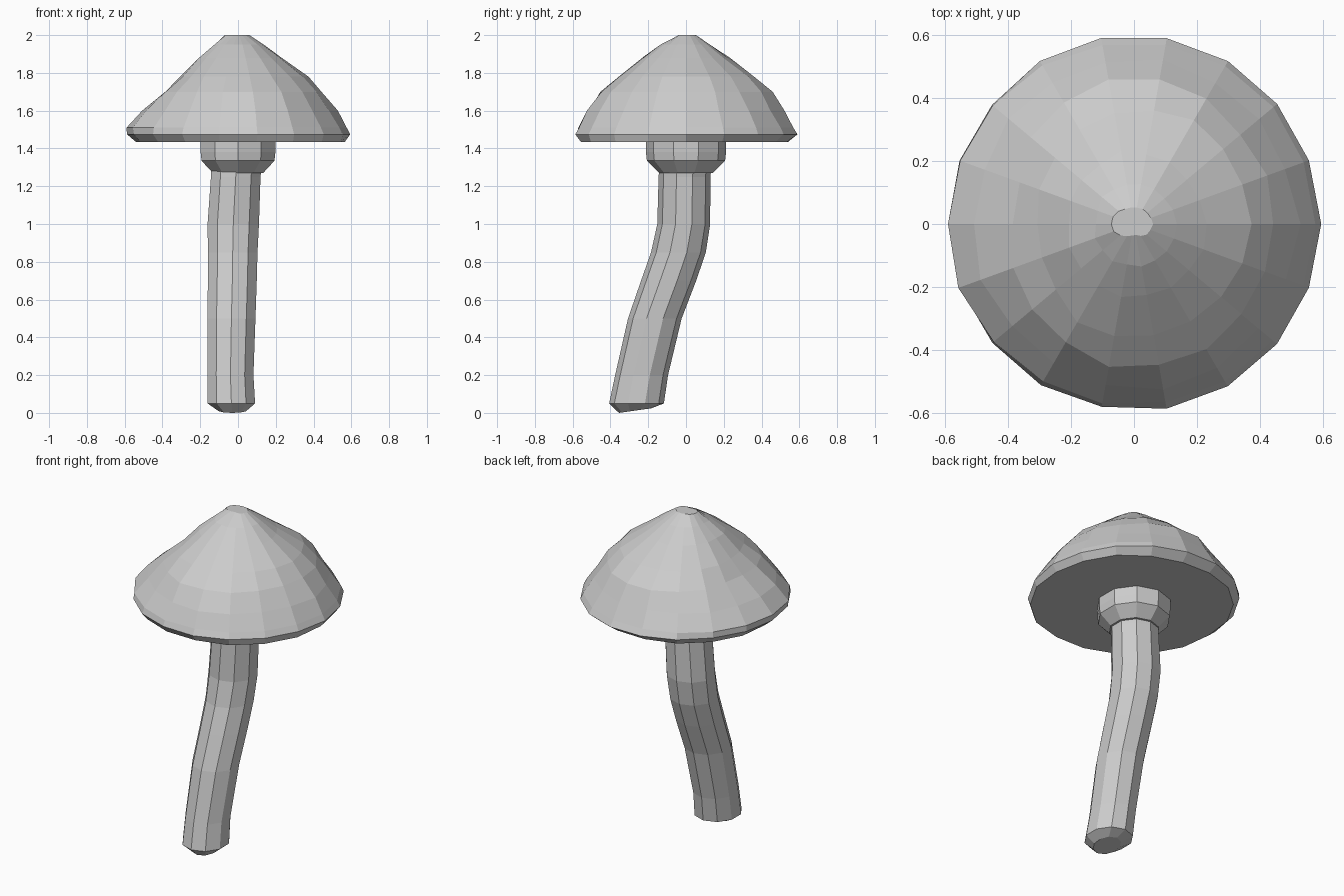
import bpy, bmesh, math, random

if "Cube" in bpy.data.objects:
    bpy.data.objects.remove(bpy.data.objects["Cube"])

random.seed(4)


def loft(name, rings):
    """Skin a stack of equal-count point rings and close both ends."""
    bm = bmesh.new()
    loops = [[bm.verts.new(p) for p in ring] for ring in rings]
    n = len(loops[0])
    for a, b in zip(loops, loops[1:]):
        for i in range(n):
            j = (i + 1) % n
            bm.faces.new((a[i], a[j], b[j], b[i]))
    bm.faces.new(loops[0][::-1])
    bm.faces.new(loops[-1])
    bmesh.ops.recalc_face_normals(bm, faces=bm.faces)
    mesh = bpy.data.meshes.new(name)
    bm.to_mesh(mesh)
    bm.free()
    obj = bpy.data.objects.new(name, mesh)
    bpy.context.collection.objects.link(obj)
    return obj


def tube_ring(x, y, z, rx, ry, sides, dip=0.0):
    """Horizontal ring; dip lowers the side facing the front."""
    pts = []
    for i in range(sides):
        a = math.tau * (i + 0.5) / sides
        pts.append((x + rx * math.cos(a), y + ry * math.sin(a), z + dip * math.sin(a)))
    return pts


def cap_ring(z, radii, jitter, sides=18):
    """Lopsided ring blended from its radii toward +x, +y, -x and -y."""
    pts = []
    for i in range(sides):
        a = math.tau * i / sides
        q = int(a / (math.pi / 2)) % 4
        t = math.sin(a % (math.pi / 2)) ** 2
        r = radii[q] * (1 - t) + radii[(q + 1) % 4] * t
        r *= 1.012 + random.uniform(-jitter, jitter)
        pts.append((r * math.cos(a), r * math.sin(a), z))
    return pts


# Faceted cap with a thin bevelled rim and flat underside
cap_profile = [
    (1.435, (.565, .545, .54, .565), .02),
    (1.475, (.585, .590, .58, .585), .006),
    (1.51, (.565, .570, .585, .570), .008),
    (1.60, (.510, .520, .50, .520), .025),
    (1.70, (.445, .450, .385, .445), .03),
    (1.78, (.370, .365, .305, .360), .03),
    (1.88, (.225, .225, .205, .235), .04),
    (1.95, (.130, .130, .125, .130), .05),
    (2.00, (.060, .050, .070, .035), .05),
]
loft("mushroom_cap", [cap_ring(*row) for row in cap_profile])

# Bent stem: x, y, z, radius x, radius y, tilt
stem_path = [
    (-.03, -.27, .012, .075, .085, .012),
    (-.035, -.262, .05, .132, .145, .0),
    (-.04, -.235, .20, .128, .140, .0),
    (-.035, -.165, .50, .134, .142, .0),
    (-.03, -.092, .70, .136, .146, .0),
    (-.028, -.040, .85, .138, .145, .0),
    (-.025, -.012, 1.0, .143, .140, .0),
    (-.012, -.008, 1.25, .138, .137, .0),
    (-.005, 0, 1.34, .14, .14, .0),
]
loft("stem", [tube_ring(x, y, z, rx, ry, 10, dip)
              for x, y, z, rx, ry, dip in stem_path])

# Flared collar under the cap
loft("collar", [tube_ring(0, 0, z, r, r * 1.02, 10)
                for z, r in ((1.27, .14), (1.335, .203), (1.38, .208), (1.45, .208))])
